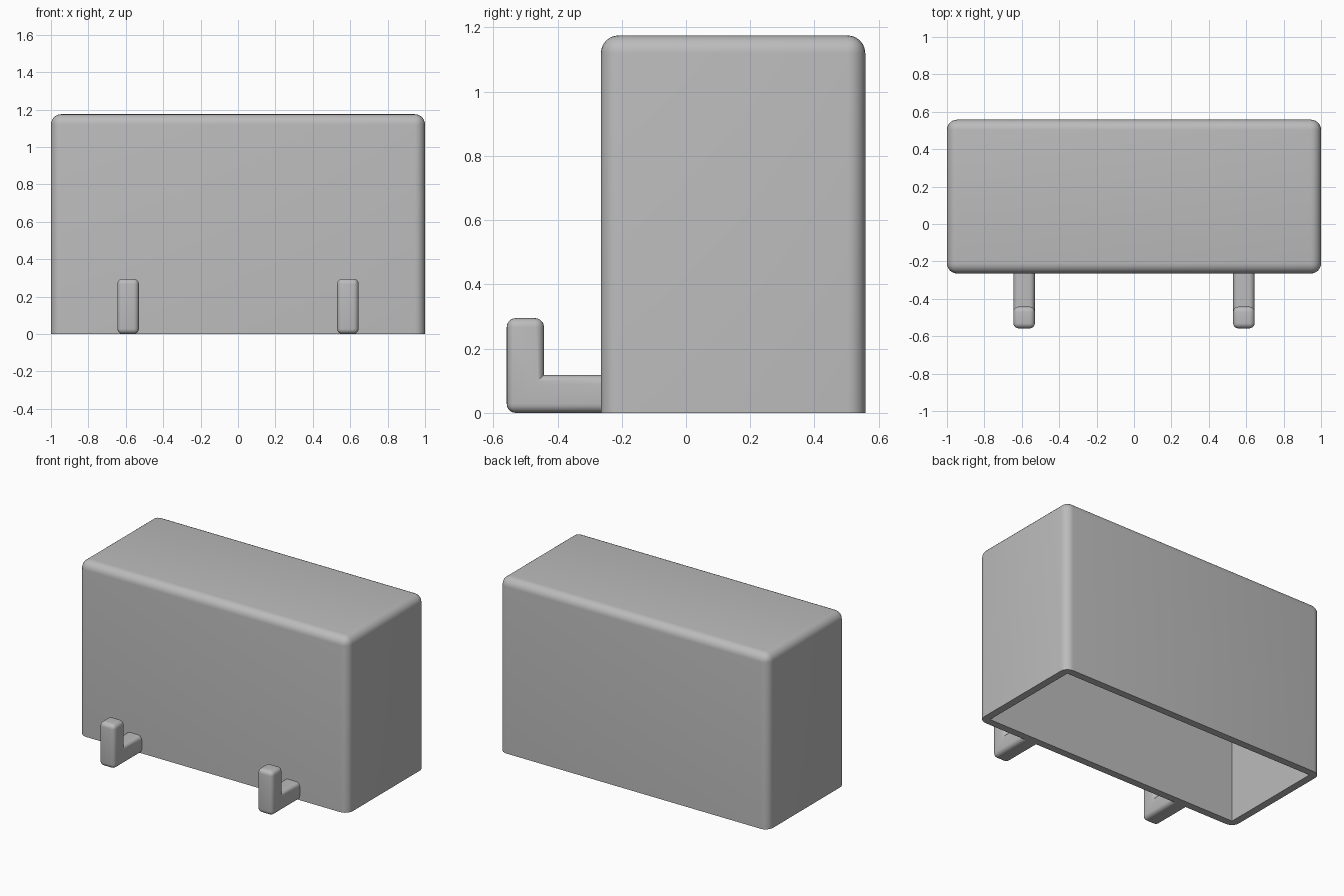
import bpy, bmesh
from mathutils import Matrix, Vector

if "Cube" in bpy.data.objects:
    bpy.data.objects.remove(bpy.data.objects["Cube"])

grey = bpy.data.materials.new("plain grey")
grey.diffuse_color = (0.5, 0.5, 0.5, 1)
grey.use_nodes = True
grey.node_tree.nodes["Principled BSDF"].inputs["Base Color"].default_value = grey.diffuse_color


def finish(bm, name):
    bmesh.ops.recalc_face_normals(bm, faces=bm.faces)
    me = bpy.data.meshes.new(name)
    bm.to_mesh(me)
    bm.free()
    ob = bpy.data.objects.new(name, me)
    bpy.context.collection.objects.link(ob)
    me.materials.append(grey)
    bpy.ops.object.select_all(action='DESELECT')
    ob.select_set(True)
    bpy.context.view_layer.objects.active = ob
    bpy.ops.object.shade_smooth_by_angle(angle=0.6)
    return ob


def add_box(bm, lo, hi):
    lo, hi = Vector(lo), Vector(hi)
    m = Matrix.Translation((lo + hi) / 2) @ Matrix.Diagonal((*(hi - lo), 1))
    return bmesh.ops.create_cube(bm, size=1, matrix=m)["verts"]


# Hollow cover: rounded outer shell, sharp inner cavity, open underneath
X, Y0, Y1, H, WALL, R = 1.0, -0.265, 0.558, 1.175, 0.05, 0.055
bm = bmesh.new()
add_box(bm, (-X, Y0, 0), (X, Y1, H))
edges = [e for e in bm.edges if max(v.co.z for v in e.verts) > 0.01]
bmesh.ops.bevel(bm, geom=edges, offset=R, segments=6, profile=0.5, affect='EDGES')
add_box(bm, (-X + WALL, Y0 + WALL, 0), (X - WALL, Y1 - WALL, H - WALL))
bottom = [f for f in bm.faces if all(abs(v.co.z) < 1e-4 for v in f.verts)]
bmesh.ops.delete(bm, geom=bottom, context='FACES_ONLY')
# Flat rim joining the outer and inner walls
rim = [e for e in bm.edges if e.is_boundary]
bmesh.ops.triangle_fill(bm, edges=rim, use_beauty=True, normal=(0, 0, -1))
finish(bm, "cover")

# Two L-shaped hooks with rounded edges and a crisp inner corner
PROFILE = [(-0.558, 0), (-0.235, 0), (-0.235, 0.118), (-0.442, 0.118),
           (-0.442, 0.295), (-0.558, 0.295)]
for side, cx in (("left", -0.5875), ("right", 0.5875)):
    bm = bmesh.new()
    face = bm.faces.new([bm.verts.new((cx - 0.0575, y, z)) for y, z in PROFILE])
    ext = bmesh.ops.extrude_face_region(bm, geom=[face])["geom"]
    bmesh.ops.translate(bm, vec=(0.115, 0, 0),
                        verts=[g for g in ext if isinstance(g, bmesh.types.BMVert)])
    bmesh.ops.recalc_face_normals(bm, faces=bm.faces)

    def rounded(e):
        a, b = (v.co for v in e.verts)
        at_wall = a.y > -0.24 and b.y > -0.24
        inner = all(abs(c.y + 0.442) < 1e-4 and abs(c.z - 0.118) < 1e-4 for c in (a, b))
        return not (at_wall or inner)

    bmesh.ops.bevel(bm, geom=[e for e in bm.edges if rounded(e)], offset=0.028,
                    segments=5, profile=0.5, affect='EDGES')
    finish(bm, side + "_hook")
